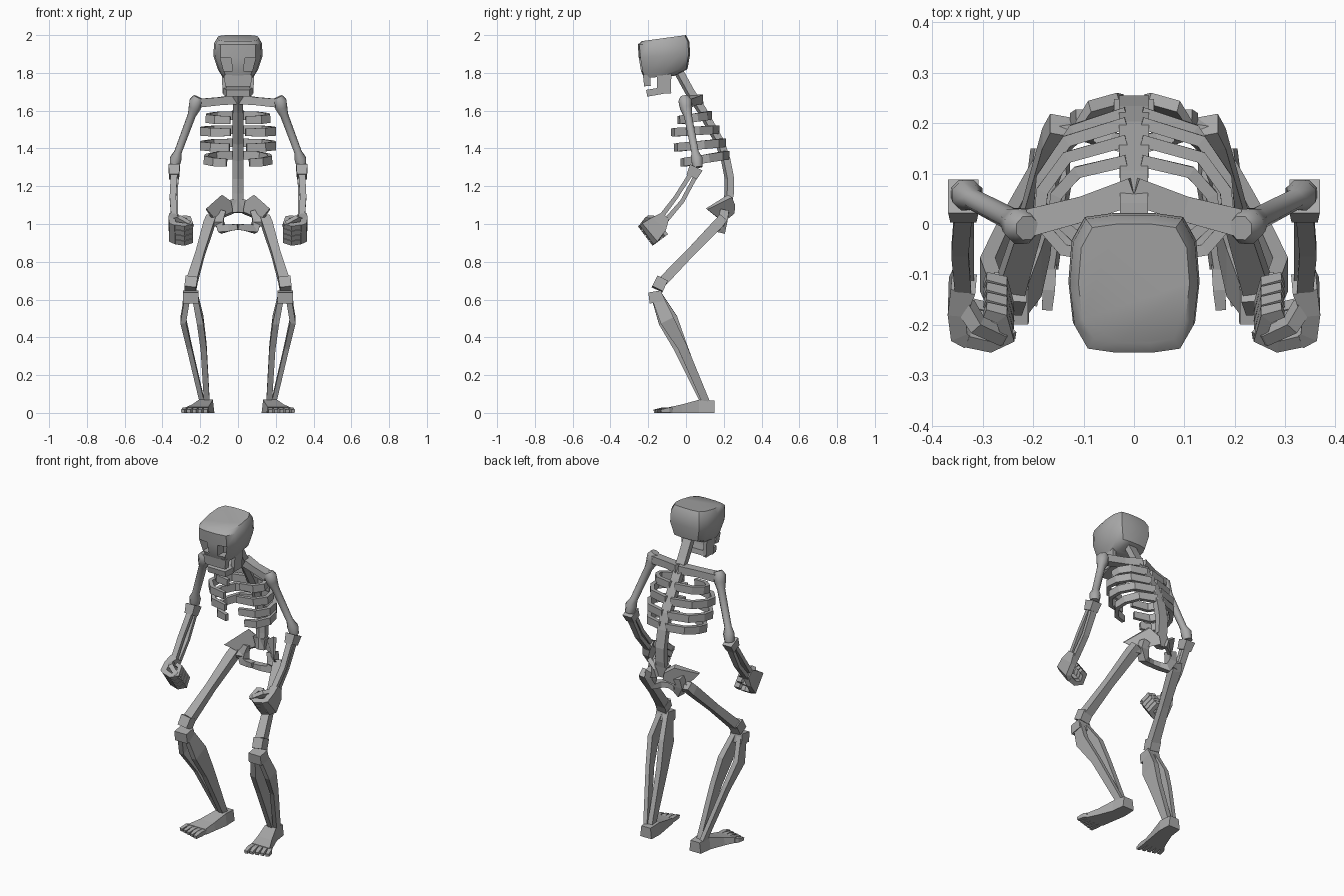
import bpy, bmesh, math
from mathutils import Vector

bone = bpy.data.materials.new("bone_grey")
bone.diffuse_color = (0.4, 0.4, 0.4, 1)


def finish(name, bm, mirror=True, smooth=None):
    bmesh.ops.recalc_face_normals(bm, faces=bm.faces)
    me = bpy.data.meshes.new(name)
    bm.to_mesh(me)
    bm.free()
    ob = bpy.data.objects.new(name, me)
    bpy.context.collection.objects.link(ob)
    me.materials.append(bone)
    if smooth:
        bpy.ops.object.select_all(action='DESELECT')
        ob.select_set(True)
        bpy.context.view_layer.objects.active = ob
        bpy.ops.object.shade_smooth_by_angle(angle=math.radians(smooth))
    if mirror:
        m = ob.modifiers.new("mirror", 'MIRROR')
        m.use_mirror_merge = False
    return ob


def loft(bm, rings):
    """Skin closed rings of points and cap both ends."""
    vs = [[bm.verts.new(p) for p in r] for r in rings]
    n = len(vs[0])
    quads = [[bm.faces.new((a[i], a[(i + 1) % n], b[(i + 1) % n], b[i])) for i in range(n)]
             for a, b in zip(vs, vs[1:])]
    bm.faces.new(vs[0])
    bm.faces.new(vs[-1])
    return quads


def sweep(bm, pts, sizes, ref, sides=4, shape=None):
    """Sweep a section along pts; sizes = (along ref, across) full widths."""
    pts = [Vector(p) for p in pts]
    if shape is None:
        off = math.pi / sides
        k = 1 / math.cos(off) if sides == 4 else 1
        shape = [(k * math.cos(off + 2 * math.pi * i / sides) / 2,
                  k * math.sin(off + 2 * math.pi * i / sides) / 2) for i in range(sides)]
    rings = []
    for i, p in enumerate(pts):
        t = Vector()
        if i:
            t += (p - pts[i - 1]).normalized()
        if i < len(pts) - 1:
            t += (pts[i + 1] - p).normalized()
        t.normalize()
        u = (Vector(ref) - t * t.dot(Vector(ref))).normalized()
        v = t.cross(u)
        w, h = sizes[i]
        rings.append([p + u * (a * w) + v * (b * h) for a, b in shape])
    loft(bm, rings)


def limb(name, pts, sizes, ref, sides=4, smooth=None, mirror=True, shape=None):
    bm = bmesh.new()
    sweep(bm, pts, sizes, ref, sides, shape)
    return finish(name, bm, mirror, smooth)


X, Y, Z = (1, 0, 0), (0, 1, 0), (0, 0, 1)

# Skull: rings of (front y, back y, front z, back z, half width)
half = [(0.28, 0), (0.72, 0.03), (0.93, 0.2), (1, 0.5), (0.95, 0.8), (0.75, 0.97), (0.3, 1)]
outline = half + [(-x, y) for x, y in reversed(half)]
levels = [(-.222, -.06, 1.772, 1.785, .082), (-.238, .008, 1.81, 1.82, .105),
          (-.25, .022, 1.88, 1.90, .13), (-.255, .018, 1.95, 1.965, .127),
          (-.235, .0, 1.968, 2.0, .11)]
bm = bmesh.new()
rows = loft(bm, [[(x * w, yf + (yb - yf) * f, zf + (zb - zf) * f) for x, f in outline]
                 for yf, yb, zf, zb, w in levels])
# eye sockets pushed into the brow row
eyes = [rows[1][0], rows[1][len(outline) - 2]]
bmesh.ops.inset_individual(bm, faces=eyes, thickness=0.004)
for f in bmesh.ops.extrude_discrete_faces(bm, faces=eyes)["faces"]:
    bmesh.ops.translate(bm, verts=f.verts, vec=(0, 0.055, 0))
finish("skull", bm, False, 45)

# Upper jaw and mandible
limb("upper_jaw", [(0, -.208, 1.79), (0, -.204, 1.73)], [(.15, .04), (.135, .035)], X, mirror=False)
limb("jaw_side", [(.076, -.115, 1.80), (.07, -.117, 1.692)], [(.075, .022), (.075, .022)], Y)
limb("jaw_front", [(0, -.08, 1.712), (0, -.15, 1.702), (0, -.208, 1.692)],
     [(.15, .03), (.155, .036), (.12, .036)], X, mirror=False)

# Spine with a ridge along its back
limb("spine", [(0, -.035, 1.80), (0, .02, 1.70), (0, .085, 1.60), (0, .135, 1.51), (0, .18, 1.43),
               (0, .21, 1.34), (0, .23, 1.24), (0, .228, 1.16), (0, .215, 1.06)],
     [(.055, .05)] * 3 + [(.06, .05)] * 5 + [(.06, .04)], X, mirror=False,
     shape=[(.5, -.5), (.5, .2), (0, .5), (-.5, .2), (-.5, -.5)])

# Ribs: back y, back z, front y, front z, half width, front gap
ribs = [(.125, 1.575, -.035, 1.55, .165, .04), (.165, 1.50, -.07, 1.485, .195, .04),
        (.20, 1.43, -.055, 1.405, .195, .045), (.22, 1.365, -.02, 1.325, .175, .06)]
bm = bmesh.new()
for yb, zb, yf, zf, w, g in ribs:
    path = [(.015, 0), (w * .68, .14), (w * .93, .42), (w * .97, .68), (w * .72, .92), (g, 1)]
    sweep(bm, [(x, yb + (yf - yb) * f, zb + (zf - zb) * f) for x, f in path],
          [(.045, .024)] * 5 + [(.04, .02)], Z)
finish("ribs", bm)

# Shoulders and arms
limb("collar_bone", [(.0, .065, 1.66), (.1, .03, 1.65), (.205, .003, 1.64)],
     [(.05, .055), (.042, .05), (.045, .055)], Z)
limb("upper_arm", [(.212, -.008, 1.672), (.222, -.005, 1.65), (.23, 0, 1.615), (.245, .01, 1.575),
                   (.318, .048, 1.38), (.33, .057, 1.345), (.337, .062, 1.30)],
     [(.05, .05), (.075, .075), (.068, .068), (.046, .046), (.042, .042), (.066, .066), (.055, .055)],
     X, 8, 50)
limb("elbow", [(.338, .055, 1.30), (.338, .03, 1.25)], [(.06, .075), (.052, .06)], X)
limb("forearm_outer", [(.338, .025, 1.265), (.345, -.055, 1.14), (.338, -.135, 1.035)],
     [(.035, .024), (.034, .022), (.032, .026)], X)
limb("forearm_inner", [(.336, .055, 1.26), (.335, -.02, 1.12), (.334, -.11, 1.015)],
     [(.04, .022), (.036, .022), (.035, .026)], X)

# Fists: palm plate and four curled fingers plus a thumb
across = Vector((0, .6, -.8))
limb("palm", [(.337, -.115, 1.04), (.35, -.145, 1.0), (.348, -.185, .96), (.325, -.2, .95)],
     [(.05, .05), (.1, .036), (.125, .036), (.125, .03)], across)
bm = bmesh.new()
for i in range(4):
    o = across * (.033 * (i - 1.5))
    curl = [(.33, -.195, .952), (.285, -.205, .945), (.25, -.19, .955), (.262, -.15, .985),
            (.295, -.14, .99)]
    sweep(bm, [Vector(p) + o for p in curl], [(.03, .028)] * 4 + [(.026, .02)], across)
sweep(bm, [(.335, -.16, 1.02), (.31, -.2, 1.025), (.265, -.222, 1.0), (.24, -.215, .985)],
      [(.035, .03), (.035, .028), (.03, .026), (.022, .018)], across)
finish("fingers", bm)

# Pelvis: flared wings, tail bone and lower arches
bm = bmesh.new()
wing = [(.015, .235, 1.07), (.028, .238, 1.115), (.085, .222, 1.155), (.168, .105, 1.082),
        (.125, .17, 1.03), (.075, .205, 1.045)]
back = Vector((.006, .022, -.014))
loft(bm, [[Vector(p) for p in wing], [Vector(p) + back * (.35 if i == 3 else 1)
                                      for i, p in enumerate(wing)]])
finish("hip_wing", bm)
limb("tail_bone", [(0, .225, 1.13), (0, .225, 1.06)], [(.08, .045), (.05, .03)], X, mirror=False)
limb("hip_arch", [(.09, .205, 1.07), (.102, .195, 1.02), (.085, .185, .972), (.045, .165, .98),
                  (0, .155, .985)],
     [(.045, .05), (.05, .05), (.045, .045), (.035, .035), (.035, .03)], Y)

# Legs
limb("hip_joint", [(.09, .19, 1.01), (.16, .178, 1.01)], [(.05, .05), (.055, .055)], Z, 6)
limb("thigh", [(.142, .195, 1.03), (.155, .165, .995), (.2, .02, .845), (.243, -.12, .70)],
     [(.05, .05), (.055, .055), (.046, .046), (.055, .052)], X)
limb("knee", [(.245, -.125, .71), (.253, -.152, .655)], [(.065, .062), (.062, .062)], X)
limb("shin_cap", [(.25, -.165, .643), (.25, -.155, .585)], [(.08, .07), (.085, .075)], X)
limb("shin_inner", [(.228, -.155, .62), (.2, -.095, .49), (.182, -.03, .35), (.165, .095, .06)],
     [(.03, .06), (.034, .105), (.032, .075), (.03, .04)], X)
limb("shin_outer", [(.268, -.155, .62), (.29, -.1, .49), (.258, -.02, .35), (.19, .105, .06)],
     [(.03, .06), (.03, .075), (.026, .05), (.025, .04)], X)

# Feet: wedge plus fanned toes
bm = bmesh.new()
loft(bm, [[(a, y, 0), (b, y, 0), (b - .008, y, h), (a + .008, y, h)] for y, a, b, h in
          ((.15, .128, .205, .065), (.07, .125, .215, .07), (-.02, .14, .25, .045),
           (-.09, .15, .285, .03))])
for i in range(5):
    x0, x1 = .166 + .026 * i, .172 + .03 * i
    tip = -.17 + .009 * i
    sweep(bm, [(x0, -.08, .014), (x0 + (x1 - x0) * .5, tip + .04, .014), (x1, tip, .009)],
          [(.025, .027), (.025, .027), (.02, .017)], X)
finish("foot", bm)
